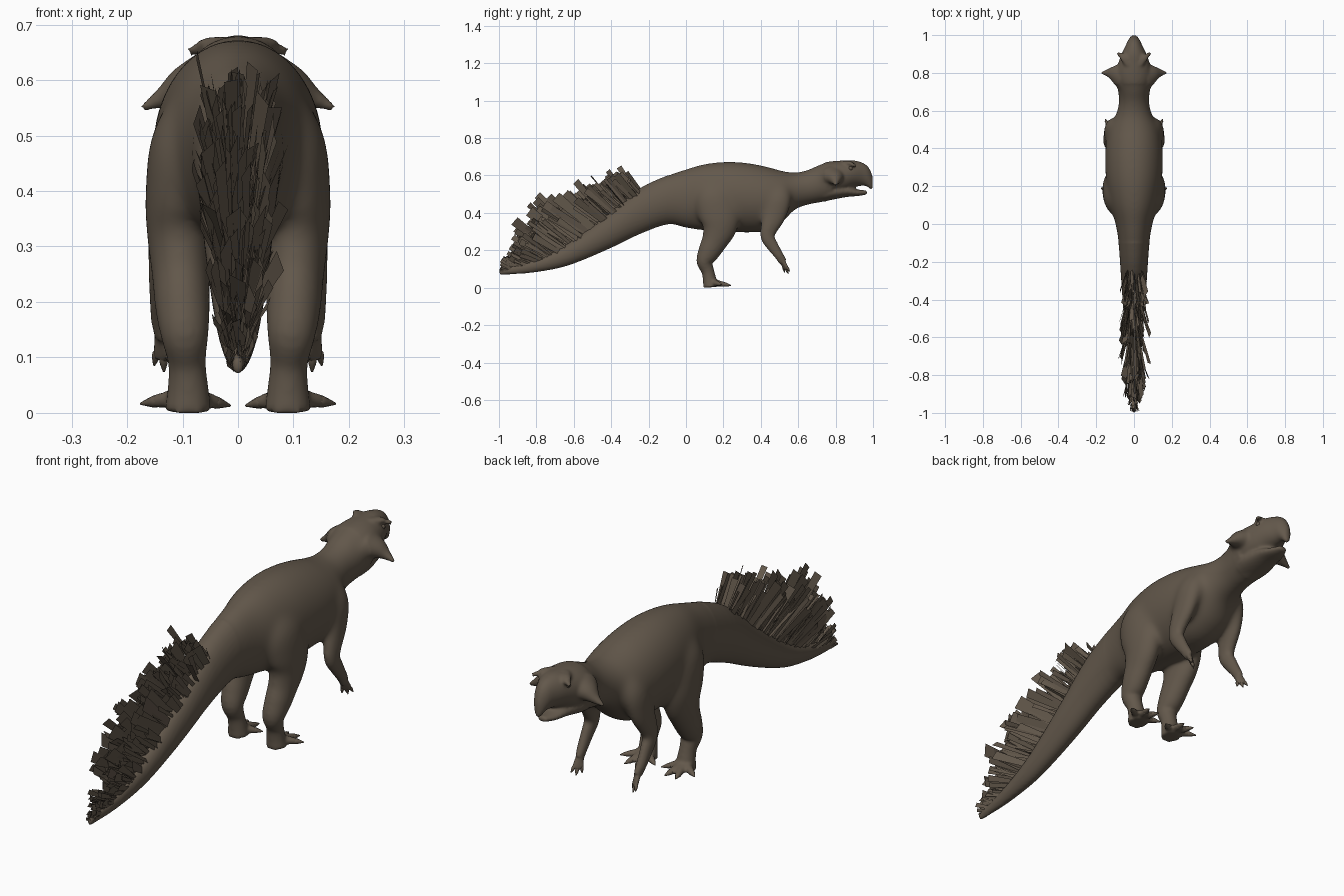
import bpy, bmesh, math, random
from mathutils import Vector

if "Cube" in bpy.data.objects:
    bpy.data.objects.remove(bpy.data.objects["Cube"])

random.seed(11)
hide = bpy.data.materials.new("brown hide")
hide.diffuse_color = (0.125, 0.098, 0.071, 1)
hide.use_nodes = True
hide.node_tree.nodes["Principled BSDF"].inputs["Base Color"].default_value = hide.diffuse_color


def smooth_path(pts, sub):
    """Catmull-Rom interpolation through rows of numbers."""
    out = []
    for i in range(len(pts) - 1):
        p0, p1, p2 = pts[max(i - 1, 0)], pts[i], pts[i + 1]
        p3 = pts[min(i + 2, len(pts) - 1)]
        for k in range(sub):
            t = k / sub
            out.append([0.5 * (2 * b + (c - a) * t + (2 * a - 5 * b + 4 * c - d) * t * t
                               + (3 * b - a - 3 * c + d) * t ** 3)
                        for a, b, c, d in zip(p0, p1, p2, p3)])
    return out + [list(pts[-1])]


def tube(bm, pts, sub=4, sides=24, upright=False):
    """Closed tube; each row is x, y, z, sideways radius, other radius."""
    rows = smooth_path(pts, sub)
    rings = []
    for i, (x, y, z, ra, rb) in enumerate(rows):
        t = Vector(rows[min(i + 1, len(rows) - 1)][:3]) - Vector(rows[max(i - 1, 0)][:3])
        t.normalize()
        if upright:
            t = Vector((0, 1, 0))
        a = Vector((1, 0, 0)) if abs(t.x) < 0.8 else Vector((0, 1, 0))
        a = (a - t * a.dot(t)).normalized()
        b = t.cross(a)
        c = Vector((x, y, z))
        rings.append([bm.verts.new(c + a * max(ra, 0.002) * math.cos(q) + b * max(rb, 0.002) * math.sin(q))
                      for q in [math.tau * k / sides for k in range(sides)]])
    for r, s in zip(rings, rings[1:]):
        for k in range(sides):
            n = (k + 1) % sides
            bm.faces.new((r[k], r[n], s[n], s[k]))
    bm.faces.new(rings[0][::-1])
    bm.faces.new(rings[-1])


def profile(rows):
    """y, top, bottom, half width -> tube rows on the centre line."""
    return [(0, y, (t + b) / 2, w, (t - b) / 2) for y, t, b, w in rows]


def flip(pts, s):
    return [(p[0] * s, *p[1:]) for p in pts]


def finish(bm, name, smooth=True):
    bmesh.ops.recalc_face_normals(bm, faces=bm.faces)
    me = bpy.data.meshes.new(name)
    bm.to_mesh(me)
    bm.free()
    me.materials.append(hide)
    ob = bpy.data.objects.new(name, me)
    bpy.context.collection.objects.link(ob)
    for p in me.polygons:
        p.use_smooth = smooth
    return ob


# Torso, tail and neck outline: y, top, bottom, half width
trunk = [(-0.998, 0.10, 0.070, 0.010), (-0.9, 0.125, 0.073, 0.019), (-0.8, 0.155, 0.083, 0.028),
         (-0.67, 0.215, 0.107, 0.039), (-0.55, 0.295, 0.148, 0.049), (-0.4, 0.41, 0.213, 0.061),
         (-0.25, 0.53, 0.285, 0.071), (-0.1, 0.60, 0.338, 0.082), (0.0, 0.634, 0.320, 0.098),
         (0.1, 0.662, 0.306, 0.127), (0.22, 0.674, 0.299, 0.147), (0.33, 0.667, 0.295, 0.153),
         (0.43, 0.648, 0.303, 0.149), (0.51, 0.626, 0.345, 0.132), (0.58, 0.616, 0.415, 0.096),
         (0.65, 0.63, 0.442, 0.080), (0.72, 0.66, 0.455, 0.088), (0.78, 0.66, 0.47, 0.09)]
# Skull with a hooked upper beak, and lower jaw
skull = [(0.68, 0.64, 0.50, 0.06), (0.74, 0.668, 0.48, 0.092), (0.79, 0.677, 0.50, 0.099),
         (0.85, 0.68, 0.515, 0.084), (0.90, 0.68, 0.538, 0.066), (0.945, 0.668, 0.545, 0.044),
         (0.97, 0.65, 0.54, 0.033), (0.987, 0.625, 0.525, 0.022), (0.999, 0.59, 0.53, 0.010)]
jaw = [(0.70, 0.54, 0.455, 0.06), (0.78, 0.55, 0.470, 0.075), (0.86, 0.545, 0.485, 0.06),
       (0.92, 0.525, 0.490, 0.042), (0.968, 0.520, 0.498, 0.018)]
leg = [(0.06, 0.13, 0.58, 0.04, 0.06), (0.088, 0.15, 0.49, 0.068, 0.11), (0.106, 0.178, 0.39, 0.062, 0.114),
       (0.106, 0.178, 0.32, 0.058, 0.094), (0.103, 0.153, 0.25, 0.052, 0.070), (0.10, 0.122, 0.19, 0.049, 0.058),
       (0.096, 0.10, 0.14, 0.043, 0.044), (0.092, 0.116, 0.09, 0.034, 0.034),
       (0.09, 0.126, 0.045, 0.037, 0.036), (0.09, 0.13, 0.002, 0.042, 0.038)]
arm = [(0.075, 0.50, 0.56, 0.03, 0.045), (0.108, 0.495, 0.48, 0.045, 0.07), (0.124, 0.475, 0.39, 0.037, 0.064),
       (0.132, 0.445, 0.32, 0.031, 0.049), (0.136, 0.437, 0.27, 0.026, 0.038),
       (0.138, 0.465, 0.22, 0.022, 0.031), (0.138, 0.500, 0.168, 0.019, 0.024), (0.136, 0.518, 0.138, 0.014, 0.023)]
cheek_horn = [(0.06, 0.785, 0.595, 0.08, 0.055), (0.10, 0.795, 0.585, 0.048, 0.038),
              (0.135, 0.80, 0.568, 0.023, 0.019), (0.174, 0.80, 0.548, 0.005, 0.006)]
brow = [(0.025, 0.84, 0.666, 0.02, 0.012), (0.052, 0.88, 0.663, 0.022, 0.013), (0.088, 0.905, 0.650, 0.007, 0.008)]
toe_tips = [(0.036, 0.172, 0.018), (0.074, 0.215, 0.016), (0.113, 0.215, 0.016), (0.153, 0.177, 0.020)]
finger_tips = [(0.122, 0.524, 0.098), (0.134, 0.540, 0.090), (0.148, 0.546, 0.100)]

body, claws, eyes = bmesh.new(), bmesh.new(), bmesh.new()
for part in (trunk, skull, jaw):
    tube(body, profile(part), upright=True, sides=32)
for s in (-1, 1):
    for part in (leg, arm, cheek_horn, brow):
        tube(body, flip(part, s))
    # Toes and fingers, each ending in a claw
    for root, tips, r in ((Vector((0.09, 0.135, 0.030)), toe_tips, 0.021),
                          (Vector((0.136, 0.512, 0.155)), finger_tips, 0.013)):
        for tip in tips:
            tip = Vector(tip)
            mid = root.lerp(tip, 0.5)
            tube(body, flip([(*root, r, r), (*mid, r * .85, r * .8), (*tip, r * .6, r * .6)], s), sides=12)
            end = tip + (tip - root).normalized() * r * 1.3
            tube(claws, flip([(*root.lerp(tip, 0.85), r * .6, r * .5), (*tip, r * .55, r * .5),
                              (*end, 0.002, 0.002)], s), sides=8)
    # Eyes
    made = bmesh.ops.create_uvsphere(eyes, u_segments=12, v_segments=8, radius=0.012)
    bmesh.ops.translate(eyes, verts=made["verts"], vec=(s * 0.061, 0.88, 0.638))

# Fuse the flesh parts into one skin
skin = finish(body, "body")
m = skin.modifiers.new("fuse", "REMESH")
m.mode = "VOXEL"
m.voxel_size = 0.0065
deps = bpy.context.evaluated_depsgraph_get()
fused = bmesh.new()
fused.from_mesh(skin.evaluated_get(deps).to_mesh())
skin.modifiers.clear()
# Melt shoulders, hips and neck into the torso, the rest only lightly
for i in range(44):
    zone = [v for v in fused.verts if i < 3
            or (-0.1 < v.co.y < 0.74 and v.co.z > 0.24 + 0.004 * i)]
    bmesh.ops.smooth_vert(fused, verts=zone, factor=0.5, use_axis_x=True, use_axis_y=True, use_axis_z=True)
for f in fused.faces:
    f.smooth = True
fused.to_mesh(skin.data)
fused.free()
finish(claws, "claws")
finish(eyes, "eyes")

# Tail quills: flat strips in layers, low ones hugging the tail, high ones fanning up
ridge = smooth_path(trunk[:7], 12)
reach_at = [(0, 0.05), (0.25, 0.16), (0.4, 0.29), (0.6, 0.31), (0.8, 0.25), (1.01, 0.165)]
quills = bmesh.new()
count = 270
for i in range(count):
    f = (i + random.random()) / count
    y = -0.98 + 0.745 * f
    row = min(ridge, key=lambda q: abs(q[0] - y))
    side = random.uniform(-1, 1)
    layer = random.random()
    root = Vector((side * row[3] * 0.6, y, row[1] - 0.012 - 0.02 * abs(side)))
    reach = next(a[1] + (b[1] - a[1]) * (f - a[0]) / (b[0] - a[0])
                 for a, b in zip(reach_at, reach_at[1:]) if f <= b[0])
    length = reach * random.uniform(0.6, 1.08) * (0.75 + 0.25 * layer)
    rise = math.radians(14 + 22 * f + 8 * f ** 4 + 17 * layer)
    d = Vector((side * 0.2 + random.gauss(0, 0.06), -math.cos(rise), math.sin(rise))).normalized()
    if root.y + d.y * length < -0.99:
        length = max(0.02, (root.y + 0.99) / -d.y)
    tip = root + d * length
    turn = random.gauss(0, 0.45)
    up = Vector((1, 0, 0)).cross(d).normalized()
    w = (up * math.cos(turn) + d.cross(up) * math.sin(turn)) * (0.004 + 0.065 * length) * random.uniform(0.6, 1.5)
    quills.faces.new([quills.verts.new(p) for p in
                      (root - w * 0.6, root + w * 0.6, tip + w, tip - w)])
finish(quills, "tail_quills", smooth=False)
